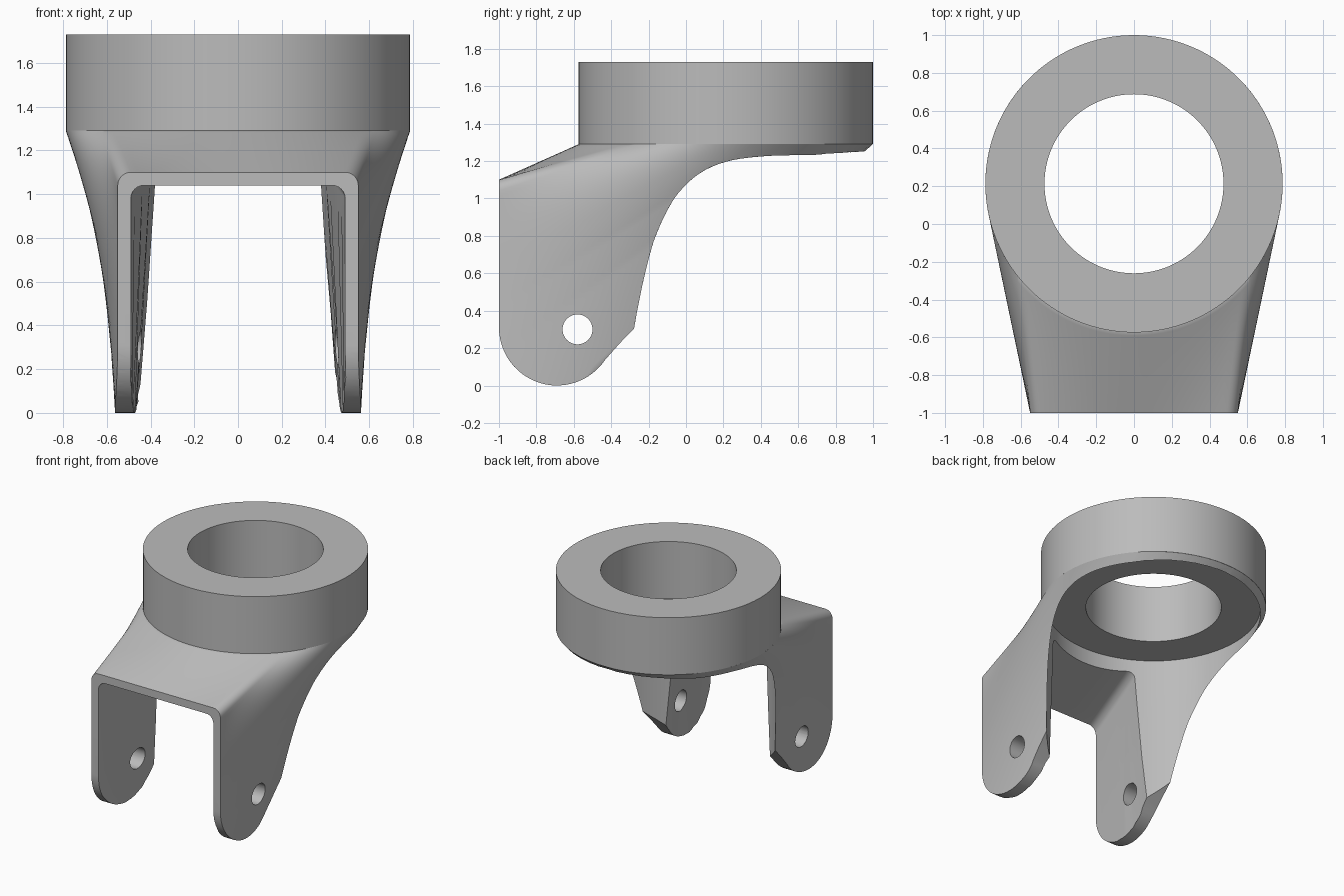
import bpy, bmesh, math

cube = bpy.data.objects.get("Cube")
if cube:
    bpy.data.objects.remove(cube, do_unlink=True)

grey = bpy.data.materials.new("plain grey")
grey.use_nodes = True
grey.diffuse_color = (0.5, 0.5, 0.5, 1)
grey.node_tree.nodes["Principled BSDF"].inputs["Base Color"].default_value = (0.5, 0.5, 0.5, 1)

RING_Y, RING_R, HOLE_R, RING_Z, TOP_Z = 0.213, 0.787, 0.474, 1.29, 1.73


def make_loft(name, rings, closed=False):
    """Skin matching loops of points; cap the ends, or join last to first."""
    bm = bmesh.new()
    loops = [[bm.verts.new(p) for p in ring] for ring in rings]
    pairs = list(zip(loops, loops[1:]))
    if closed:
        pairs.append((loops[-1], loops[0]))
    else:
        bm.faces.new(loops[0])
        bm.faces.new(loops[-1])
    n = len(loops[0])
    for a, b in pairs:
        for i in range(n):
            j = (i + 1) % n
            bm.faces.new((a[i], a[j], b[j], b[i]))
    bmesh.ops.recalc_face_normals(bm, faces=bm.faces)
    mesh = bpy.data.meshes.new(name)
    bm.to_mesh(mesh)
    bm.free()
    mesh.materials.append(grey)
    obj = bpy.data.objects.new(name, mesh)
    bpy.context.collection.objects.link(obj)
    return obj


def circle(radius, z, n=128):
    return [(radius * math.sin(math.tau * i / n),
             RING_Y - radius * math.cos(math.tau * i / n), z) for i in range(n)]


def select(obj):
    bpy.ops.object.select_all(action='DESELECT')
    obj.select_set(True)
    bpy.context.view_layer.objects.active = obj


def boolean(obj, cutter, operation='DIFFERENCE'):
    mod = obj.modifiers.new("trim", 'BOOLEAN')
    mod.object, mod.operation, mod.solver = cutter, operation, 'EXACT'
    select(obj)
    bpy.ops.object.modifier_apply(modifier=mod.name)
    bpy.data.objects.remove(cutter, do_unlink=True)


def interp(x, table):
    for (x0, y0), (x1, y1) in zip(table, table[1:]):
        if x >= x1:
            return y0 + (y1 - y0) * (x - x0) / (x1 - x0)
    return table[-1][1]


def mirror_loop(half):
    """Complete a half section that starts on the centre line."""
    return half + [(-x, y, z) for x, y, z in reversed(half[1:])]


# Collar
collar = make_loft("collar", [circle(RING_R, RING_Z), circle(RING_R, TOP_Z),
                              circle(HOLE_R, TOP_Z), circle(HOLE_R, RING_Z)], closed=True)

# Fork body: ruled skin from an upright arch to the collar's lower rim
leg_angles = [(1.04, 53), (0.8, 74), (0.6, 90), (0.41, 103),
              (0.155, 114.5), (-0.425, 133), (-0.6, 175)]
section = [(0.49 * i / 16, 1.1, 46 * i / 16) for i in range(17)]
for i in range(1, 7):
    a = math.pi / 2 * i / 6
    section.append((0.49 + 0.06 * math.sin(a), 1.04 + 0.06 * math.cos(a), 46 + 7 * i / 6))
for i in range(1, 61):
    z = 1.04 - 1.64 * i / 60
    section.append((0.55, z, interp(z, leg_angles)))


def fork_ring(v):
    half = []
    for x, z, deg in section:
        a = math.radians(deg)
        cx, cy = RING_R * math.sin(a), RING_Y - RING_R * math.cos(a)
        half.append((x + (cx - x) * v, -1 + (cy + 1) * v, z + (RING_Z - z) * v))
    return mirror_loop(half)


fork = make_loft("fork", [fork_ring(i / 24) for i in range(25)])


# Space between the arms, narrowing towards the back
def gap_ring(v):
    y = -1 + 0.7 * v
    top, x_top = 1.04 + 0.2 * v, 0.49 - 0.145 * v
    x_low = 0.49 + 0.05 * v
    half = [(0, y, top), (x_top - 0.06, y, top)]
    for i in range(1, 7):
        a = math.pi / 2 * i / 6
        half.append((x_top - 0.06 + 0.06 * math.sin(a), y, top - 0.06 + 0.06 * math.cos(a)))
    half.append((x_low, y, -0.9))
    return mirror_loop(half)


boolean(fork, make_loft("gap_cutter", [gap_ring(v / 8) for v in range(-1, 9)]))

# Round clearance below the collar
boolean(fork, make_loft("clearance_cutter", [circle(0.748, -2), circle(0.748, 1.5)]))

# Rounded arm ends, trimmed by a side profile
profile = [(-1.1, 1.6), (-1.1, 0.8), (-1, 0.8)]
for i in range(25):
    a = math.radians(180 + 146 * i / 24)
    profile.append((-0.69 + 0.31 * math.cos(a), 0.31 + 0.31 * math.sin(a)))
profile += [(-0.35, 0.23), (0.3, 0.9), (1.2, 1.05), (1.2, 1.6)]
boolean(fork, make_loft("side_profile", [[(x, y, z) for y, z in profile] for x in (-1.2, 1.2)]),
        'INTERSECT')

# Pivot holes
pin = [(-0.58 + 0.08 * math.cos(math.tau * i / 48),
        0.3 + 0.08 * math.sin(math.tau * i / 48)) for i in range(48)]
boolean(fork, make_loft("pin_cutter", [[(x, y, z) for y, z in pin] for x in (-1.2, 1.2)]))

for part in (collar, fork):
    select(part)
    bpy.ops.object.shade_smooth_by_angle(angle=math.radians(30))
